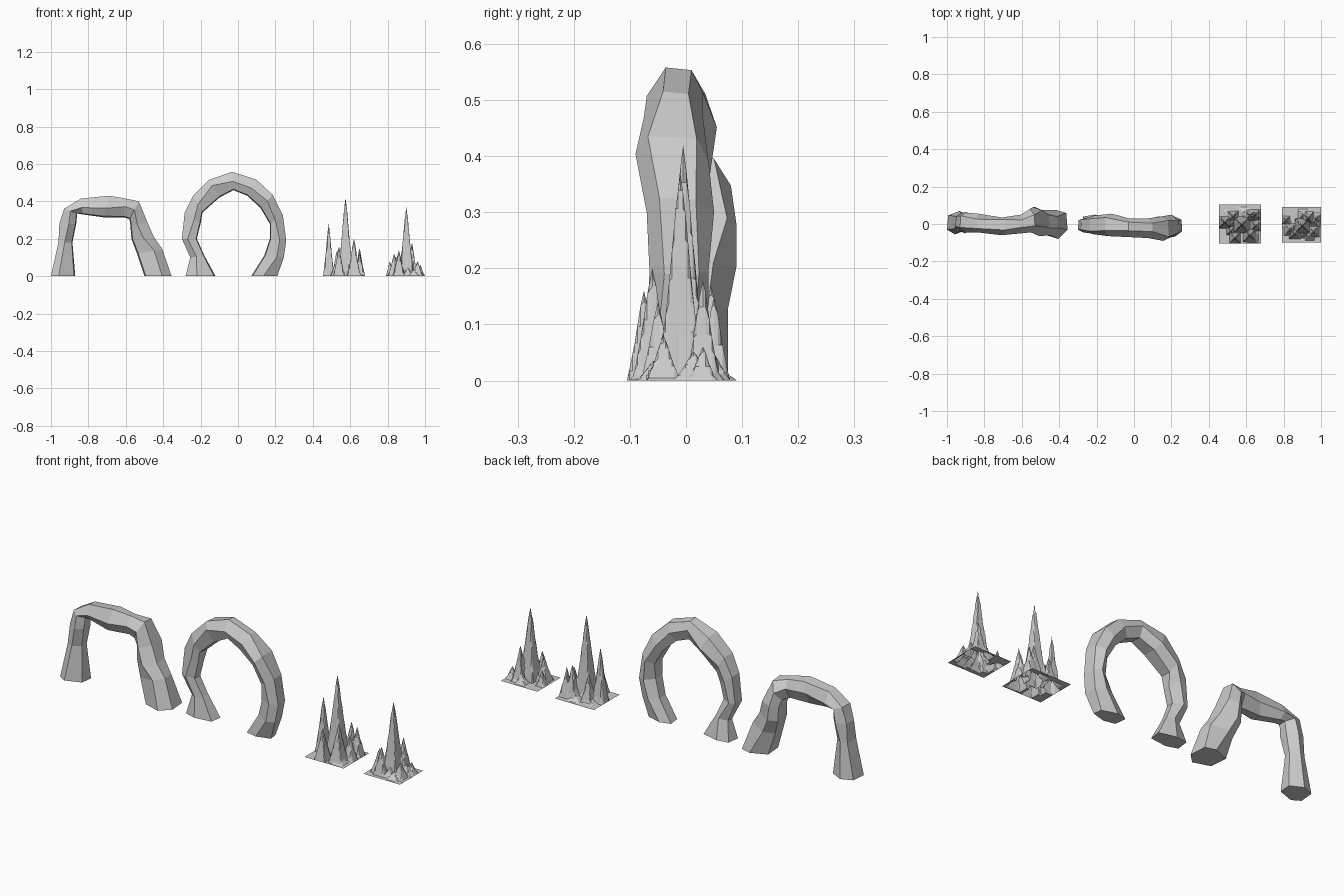
import bpy, bmesh, random

if "Cube" in bpy.data.objects:
    bpy.data.objects.remove(bpy.data.objects["Cube"])


def finish(bm, name):
    bmesh.ops.recalc_face_normals(bm, faces=bm.faces)
    mesh = bpy.data.meshes.new(name)
    bm.to_mesh(mesh)
    bm.free()
    obj = bpy.data.objects.new(name, mesh)
    bpy.context.collection.objects.link(obj)
    return obj


# Six-sided rock section: (outer-to-inner fraction, front-to-back fraction)
SECTION = [(0, .25), (.05, .8), (.55, 1), (1, .72), (.95, .2), (.45, 0)]


def rock_arch(name, rings, seed):
    """Each ring: outer x, outer z, inner x, inner z, front y, back y."""
    rng = random.Random(seed)
    bm = bmesh.new()
    loops = []
    for ox, oz, ix, iz, y0, y1 in rings:
        loop = []
        for u, v in SECTION:
            if .3 < u < .7:
                u += rng.uniform(-.15, .15)
            else:
                v += rng.uniform(-.1, .1)
            loop.append(bm.verts.new((ox + (ix - ox) * u, y0 + (y1 - y0) * v,
                                      oz + (iz - oz) * u)))
        loops.append(loop)
    n = len(SECTION)
    for a, b in zip(loops, loops[1:]):
        for k in range(n):
            bm.faces.new((a[k], a[(k + 1) % n], b[(k + 1) % n], b[k]))
    bm.faces.new(loops[0])
    bm.faces.new(loops[-1][::-1])
    return finish(bm, name)


# Concave spike profile: (fraction of radius, fraction of height)
PROFILE = [(0, 1), (.2, .84), (.55, .42), (1, 0)]


def spike_height(t):
    for (t0, h0), (t1, h1) in zip(PROFILE, PROFILE[1:]):
        if t <= t1:
            return h0 + (h1 - h0) * (t - t0) / (t1 - t0)
    return 0


def spike_field(name, x0, x1, y0, y1, spikes, seed, bumps):
    """Open rock sheet raised into square-sided spikes: x, y, height, radius."""
    rng = random.Random(seed)
    spikes = list(spikes)
    for _ in range(bumps):
        r = rng.uniform(.022, .035)
        spikes.append((rng.uniform(x0 + r, x1 - r), rng.uniform(y0 + r, y1 - r),
                       rng.uniform(.02, .07), r))

    def lines(lo, hi, axis):
        vals = {lo, hi}
        for s in spikes:
            for f in (-1, -.55, -.2, 0, .2, .55, 1):
                v = s[axis] + f * s[3]
                if lo < v < hi:
                    vals.add(v)
        out = []
        keep = [s[axis] for s in spikes] + [lo, hi]
        for v in sorted(vals):
            if v in keep or (min(abs(v - k) for k in keep) > .003
                             and v - out[-1] > .003):
                out.append(v)
        return out

    xs, ys = lines(x0, x1, 0), lines(y0, y1, 1)
    bm = bmesh.new()
    grid = []
    for x in xs:
        row = []
        for y in ys:
            z = max(h * spike_height(max(abs(x - cx), abs(y - cy)) / r)
                    for cx, cy, h, r in spikes)
            if x in (x0, x1) or y in (y0, y1):
                z = 0
            row.append(bm.verts.new((x, y, z)))
        grid.append(row)
    for a, b in zip(grid, grid[1:]):
        for j in range(len(ys) - 1):
            bm.faces.new((a[j], b[j], b[j + 1], a[j + 1]))
    return finish(bm, name)


# Flat-topped arch
rock_arch("flat_arch", [
    (-1.0, 0, -.87, 0, -.055, .07),
    (-.96, .18, -.885, .18, -.04, .055),
    (-.955, .28, -.865, .28, -.05, .065),
    (-.93, .36, -.86, .335, -.045, .06),
    (-.84, .415, -.83, .33, -.045, .055),
    (-.69, .43, -.72, .315, -.06, .035),
    (-.60, .415, -.61, .315, -.05, .05),
    (-.53, .40, -.58, .305, -.045, .08),
    (-.485, .29, -.575, .27, -.05, .09),
    (-.45, .21, -.57, .20, -.065, .09),
    (-.405, .145, -.54, .12, -.06, .075),
    (-.355, 0, -.50, 0, -.08, .075)], 3)

# Round arch
rock_arch("round_arch", [
    (-.28, 0, -.12, 0, -.045, .05),
    (-.255, .1, -.18, .11, -.04, .035),
    (-.30, .2, -.22, .20, -.045, .03),
    (-.285, .34, -.20, .28, -.05, .035),
    (-.24, .43, -.19, .34, -.055, .045),
    (-.155, .515, -.10, .42, -.065, .055),
    (-.03, .558, -.025, .46, -.07, .03),
    (.10, .515, .05, .43, -.075, .03),
    (.185, .435, .12, .365, -.09, .04),
    (.24, .325, .17, .28, -.07, .05),
    (.258, .19, .17, .20, -.065, .04),
    (.245, .10, .14, .11, -.07, .04),
    (.21, 0, .07, 0, -.05, .04)], 8)

# Large spike cluster
spike_field("large_spike_cluster", .455, .68, -.105, .105, [
    (.575, -.005, .42, .042), (.485, .008, .28, .03), (.62, -.06, .20, .035),
    (.62, .045, .17, .03), (.65, .05, .15, .028), (.54, -.075, .16, .03),
    (.53, .04, .14, .03), (.65, -.01, .13, .028)], 5, 6)

# Small spike cluster
spike_field("small_spike_cluster", .79, 1.0, -.10, .09, [
    (.90, -.01, .37, .04), (.835, -.03, .12, .032), (.86, -.05, .14, .03),
    (.93, .03, .18, .03), (.812, .02, .08, .022), (.96, -.04, .08, .03),
    (.975, .03, .06, .024)], 11, 6)
